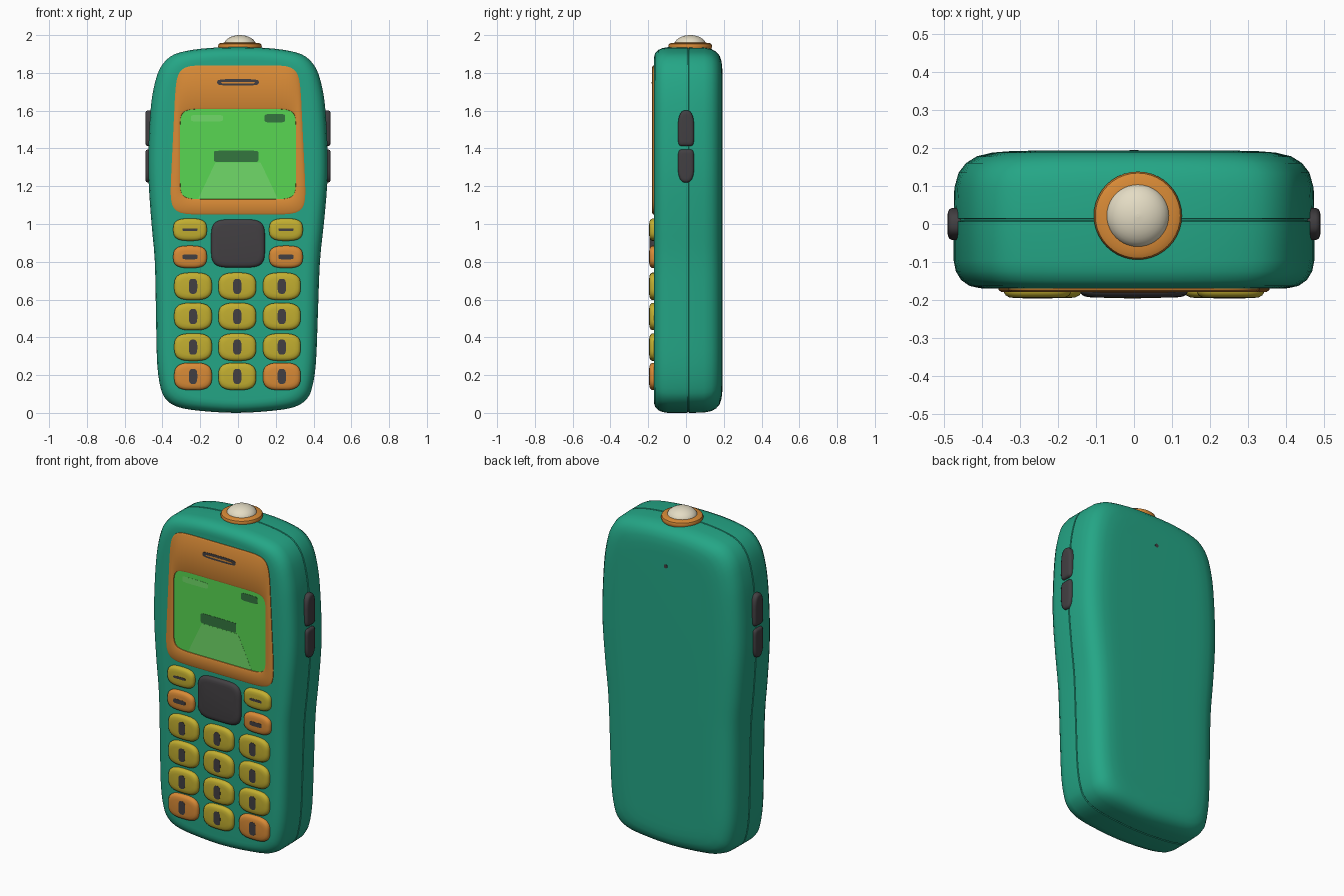
import bpy, bmesh, math
from mathutils import Vector

if "Cube" in bpy.data.objects:
    bpy.data.objects.remove(bpy.data.objects["Cube"])


def material(name, *rgb):
    col = [((c / 255 + 0.055) / 1.055) ** 2.4 for c in rgb] + [1]
    m = bpy.data.materials.new(name)
    m.use_nodes = True
    m.diffuse_color = col
    m.node_tree.nodes["Principled BSDF"].inputs["Base Color"].default_value = col
    return m


teal = material("teal plastic", 36, 166, 134)
orange = material("orange plastic", 216, 138, 54)
yellow = material("yellow key", 194, 174, 48)
charcoal = material("charcoal rubber", 66, 63, 66)
cream = material("cream dome", 228, 220, 196)
screen_green = material("screen green", 88, 214, 82)
pale_green = material("pale green", 112, 218, 104)
dark_green = material("dark green", 52, 118, 62)

made = []


def loft(name, rings, mat, closed=False):
    """Skin a stack of equal rings, capping both ends unless it loops."""
    bm = bmesh.new()
    loops = [[bm.verts.new(p) for p in ring] for ring in rings]
    pairs = list(zip(loops, loops[1:]))
    if closed:
        pairs.append((loops[-1], loops[0]))
    else:
        bm.faces.new(loops[0])
        bm.faces.new(loops[-1])
    for a, b in pairs:
        for i in range(len(a)):
            j = (i + 1) % len(a)
            bm.faces.new((a[i], a[j], b[j], b[i]))
    bmesh.ops.recalc_face_normals(bm, faces=bm.faces)
    mesh = bpy.data.meshes.new(name)
    bm.to_mesh(mesh)
    bm.free()
    mesh.materials.append(mat)
    ob = bpy.data.objects.new(name, mesh)
    bpy.context.collection.objects.link(ob)
    made.append(ob)
    return ob


def rounded(w, h, n=4, taper=0, n_low=None, count=48):
    """Superellipse outline of full size w by h."""
    pts = []
    for i in range(count):
        t = 2 * math.pi * (i + 0.5) / count
        c, s = math.cos(t), math.sin(t)
        e = 2 / (n_low if n_low and s < 0 else n)
        v = math.copysign(abs(s) ** e, s)
        u = math.copysign(abs(c) ** e, c) * (1 - taper * v)
        pts.append((u * w / 2, v * h / 2))
    return pts


def front_ring(outline, x, z, y, inset=0):
    w = max(p[0] for p in outline)
    h = max(p[1] for p in outline)
    return [(x + u * (1 - inset / w), y, z + v * (1 - inset / h)) for u, v in outline]


def front_pad(name, x, z, outline, y0, y1, mat, soft=0.0):
    """Cushion on the front face, from depth y0 out to y1."""
    if not soft:
        levels = [(y0, 0), (y1, 0)]
    else:
        d = y1 - y0
        levels = [(y0, 0), (y0 + d * 0.55, 0), (y0 + d * 0.8, soft * 0.25),
                  (y0 + d * 0.94, soft * 0.7), (y1, soft * 1.4)]
    return loft(name, [front_ring(outline, x, z, y, i) for y, i in levels], mat)


def lathe(name, profile, x, y, mat, count=40):
    return loft(name, [[(x + r * math.cos(2 * math.pi * i / count),
                         y + r * math.sin(2 * math.pi * i / count), z)
                        for i in range(count)] for r, z in profile], mat)


# Body: waisted outline, smoothed, then lofted front to back with a seam
half = [(0, 0), (.2, .012), (.31, .032), (.37, .07), (.4, .13), (.42, .26),
        (.428, .5), (.437, .8), (.456, 1.0), (.473, 1.22), (.474, 1.4),
        (.463, 1.6), (.446, 1.72), (.415, 1.82), (.36, 1.885), (.28, 1.915),
        (.15, 1.932), (0, 1.936)]
control = [Vector(p) for p in half] + [Vector((-x, z)) for x, z in half[-2:0:-1]]
outline = []
for i in range(len(control)):
    p0, p1, p2, p3 = (control[(i + k) % len(control)] for k in (-1, 0, 1, 2))
    for t in (0, 1 / 3, 2 / 3):
        outline.append(p1 + 0.5 * (t * (p2 - p0)
                       + t * t * (2 * p0 - 5 * p1 + 4 * p2 - p3)
                       + t ** 3 * (3 * p1 - p0 - 3 * p2 + p3)))
middle = 0.968


def body_ring(y, inset):
    kx, kz = 1 - inset / 0.47, 1 - inset * 0.75 / middle
    return [(p.x * kx - 0.01 * max(0, 1 - p.y / 1.2), y, middle + (p.y - middle) * kz)
            for p in outline]


levels = [(-.17, .09), (-.169, .068), (-.163, .042), (-.148, .02), (-.125, .006),
          (-.095, 0), (.007, 0), (.009, .006), (.013, .006), (.015, 0),
          (.095, .002), (.135, .013), (.16, .032), (.178, .06), (.188, .1),
          (.192, .15), (.193, .2)]
loft("body", [body_ring(y, i) for y, i in levels], teal)

# Screen surround: a frame with a real opening
outer = rounded(.69, .79, 9, taper=.055)
opening = rounded(.63, .495, 10)
frame_z, screen_z = 1.445, 1.37
loft("screen_surround", [
    front_ring(outer, 0, frame_z, -.16), front_ring(outer, 0, frame_z, -.174),
    front_ring(outer, 0, frame_z, -.179, .008),
    front_ring(opening, 0, screen_z, -.179),
    front_ring(opening, 0, screen_z, -.176, .008),
    front_ring(opening, 0, screen_z, -.16, .01)], orange, closed=True)
front_pad("screen", 0, screen_z, rounded(.625, .49, 10), -.165, -.1715, screen_green)
front_pad("screen_glow", 0, 1.225, [(-.21, -.09), (.21, -.09), (.12, .1), (-.12, .1)],
          -.17, -.1722, pale_green)
front_pad("screen_signal_mark", -.165, 1.56, rounded(.17, .035, 6), -.17, -.1725, pale_green)
front_pad("screen_battery_mark", .195, 1.56, rounded(.11, .045, 5), -.17, -.1728, dark_green)
front_pad("screen_centre_bar", -.01, 1.358, rounded(.235, .06, 12), -.17, -.1728, dark_green)
front_pad("earpiece_slot", 0, 1.75, rounded(.22, .034, 4), -.175, -.181, charcoal)
front_pad("earpiece_bar", 0, 1.748, rounded(.18, .009, 4), -.178, -.1815, orange)

# Keypad
key_out = -.195
front_pad("navigation_key", 0, .897, rounded(.285, .255, 4.5), -.16, -.193, charcoal, .02)
for side in (-1, 1):
    word = "left" if side > 0 else "right"
    for part, z, mat, dash in (("soft_key", .97, yellow, .015), ("call_key", .826, orange, .026)):
        front_pad(f"{word}_{part}", side * .254, z, rounded(.178, .118, 3), -.16, key_out, mat, .02)
        front_pad(f"{word}_{part}_dash", side * .254, z, rounded(.08, dash, 5),
                  key_out + .004, key_out - .001, charcoal)
for row, z in enumerate((.67, .51, .348, .193)):
    for col, x in enumerate((-.238, -.004, .232)):
        mat = orange if row == 3 and col != 1 else yellow
        front_pad(f"key_{row + 1}_{col + 1}", x, z, rounded(.2, .145, 3), -.16, key_out, mat, .022)
        front_pad(f"key_pip_{row + 1}_{col + 1}", x, z, rounded(.045, .08, 3),
                  key_out + .004, key_out - .001, charcoal)

# Side buttons: rounded at the far end, squarer where the pair meets
for side in (-1, 1):
    word = "left" if side > 0 else "right"
    for part, z, h, n, low in (("upper", 1.507, .19, 2.6, 6), ("lower", 1.307, .175, 6, 2.6)):
        shape = rounded(.085, h, n, n_low=low)
        loft(f"{word}_{part}_side_button", [
            [(side * x, u * k, z + v * (1 - (1 - k) * .5)) for u, v in shape]
            for x, k in ((.44, 1), (.478, 1), (.486, .92), (.49, .75), (.491, .5))], charcoal)

# Top dome in its collar
lathe("dome_collar", [(.1, 1.9), (.113, 1.93), (.116, 1.942), (.112, 1.953),
                      (.1, 1.959), (.075, 1.96)], .01, .022, orange)
dome = [(.084 * math.cos(a), 1.948 + .052 * math.sin(a))
        for a in (math.radians(d) for d in range(0, 90, 11))]
lathe("dome", [(.084, 1.93)] + dome + [(.004, 2.0)], .01, .022, cream)

# Small hole on the back
loft("back_hole", [[(.012 * math.cos(i * math.pi / 6), y, 1.71 + .012 * math.sin(i * math.pi / 6))
                    for i in range(12)] for y in (.188, .1945)], charcoal)

# Smooth shading with sharp edges kept
bpy.ops.object.select_all(action="DESELECT")
for ob in made:
    ob.select_set(True)
bpy.context.view_layer.objects.active = made[0]
bpy.ops.object.shade_smooth_by_angle(angle=math.radians(40))
